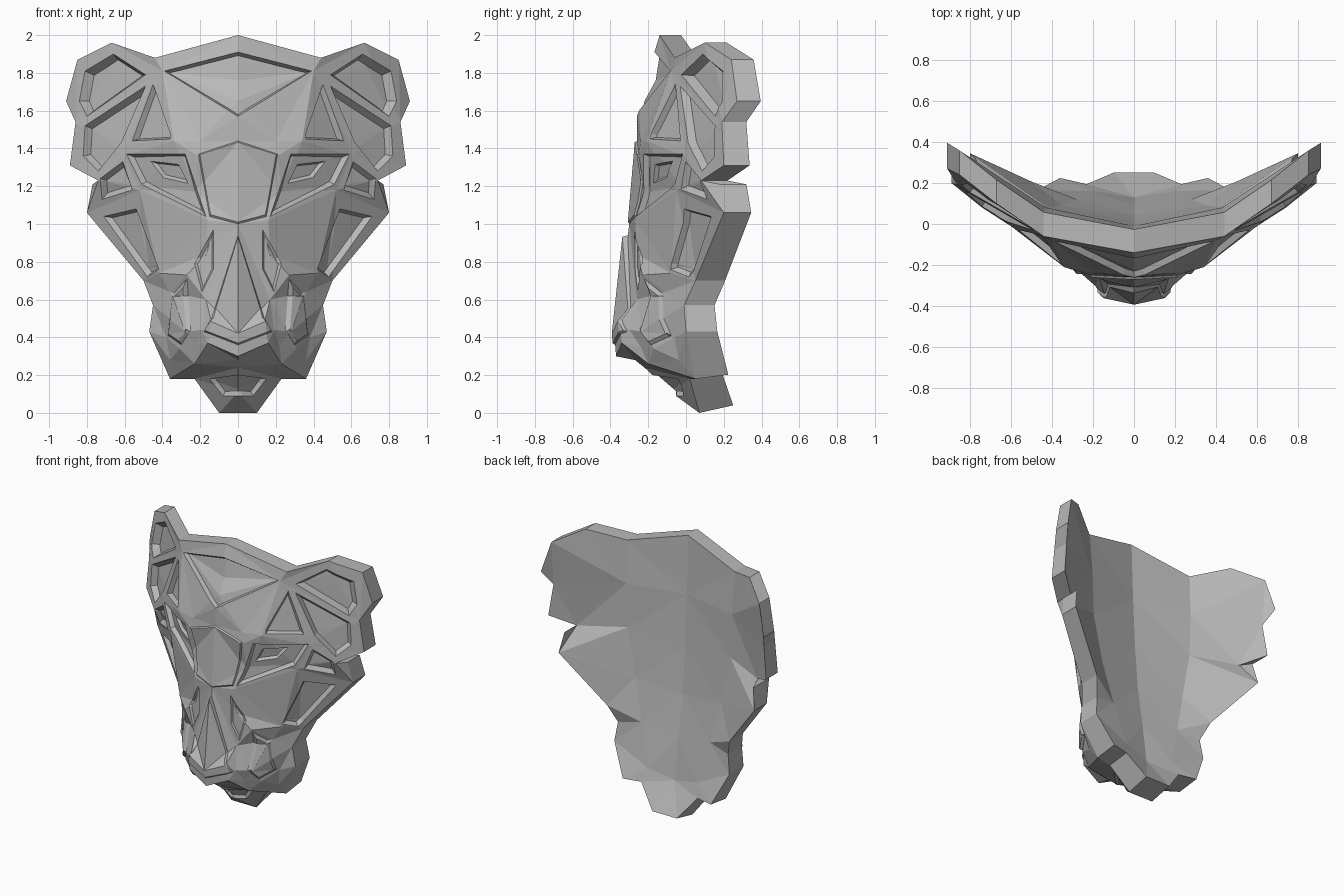
import bpy
import bmesh
from mathutils import Vector
from mathutils.bvhtree import BVHTree
from mathutils.geometry import delaunay_2d_cdt, intersect_point_tri_2d, tessellate_polygon

# Remove the default object
default_cube = bpy.data.objects.get("Cube")
if default_cube:
    bpy.data.objects.remove(default_cube, do_unlink=True)

CENTIMETRE = 0.01

# Half outline of the mask, from the crown over the ear and cheek to the chin (x, y, z)
outline = [
    (0, -14, 200), (44, -6, 188), (67, 10, 196), (85, 24, 187), (91, 27, 165),
    (86, 19, 154), (89, 20, 131), (74, 8, 123), (77, 18, 121), (80, 20, 106),
    (50, 5, 70), (45, -1, 57), (47, 0, 43), (36, 5, 18), (23, 2, 18), (10, 7, 0), (0, 7, 0),
]

# Main relief points inside the outline
relief = {
    "centre": [(0, -8, 11), (0, -22, 24), (0, -27, 28), (0, -37, 30), (0, -38, 42),
               (0, -30, 100), (0, -26, 144), (0, -26, 157), (0, -25, 166), (0, -19, 177),
               (0, -17, 190)],
    "forehead": [(40, -8, 181), (20, -24, 144), (34, -21, 144)],
    "brow": [(59, -1, 142), (21, -25, 136), (60, -1, 136)],
    "cheek": [(16, -27, 102), (23, -22, 117), (52, -5, 118), (42, -8, 74)],
    "muzzle": [(17, -26, 84), (27, -23, 73), (36, -11, 64), (27, -23, 43), (38, -6, 40),
               (31, -17, 34)],
    "lip": [(22, -24, 35), (23, -20, 26), (36, -4, 28)],
    "nose": [(14, -35, 48), (19, -30, 44), (16, -34, 37), (17, -26, 60)],
}

# Back of the shell: a middle ridge and a fold on each side
back_relief = [(0, -1, 157), (0, 1, 120), (0, 4, 85), (0, 9, 55), (0, 13, 25),
               (43, 8, 157), (42, 8, 125), (35, 9, 90), (28, 12, 60), (20, 16, 30)]

# Outlines on the half face (x, z); each has an edge width and a height
panels = {
    "crown_panel": ([(0, 191), (39, 181), (0, 157)], 0.01, -0.03),
    "upper_ear_panel": ([(49, 179), (66, 190), (81, 181), (84, 165), (80, 157)], 0.025, -0.05),
    "lower_ear_panel": ([(49, 173), (81, 152), (82, 136), (74, 128), (62, 143)], 0.02, -0.04),
    "temple_panel": ([(45, 174), (36, 148), (36, 145), (56, 144)], 0.015, -0.03),
    "face_shield": ([(0, 144), (21, 137), (15, 104), (0, 100)], 0.008, 0.01),
    "eye_socket": ([(28, 137), (59, 137), (51, 121), (17, 104)], 0.015, -0.03),
    "eye": ([(28, 121), (33, 131), (48, 133), (41, 124)], 0.012, -0.02),
    "upper_cheek_panel": ([(61, 133), (73, 124), (72, 113), (56, 118)], 0.02, -0.03),
    "lower_cheek_panel": ([(54, 108), (71, 104), (48, 72), (42, 76)], 0.018, -0.03),
    "snout_groove": ([(13, 97), (23, 79), (19, 64), (13, 76)], 0.01, -0.012),
    "nose_bridge": ([(0, 94), (14, 50), (18, 43), (0, 36)], 0.01, 0.012),
    "muzzle_panel": ([(27, 71), (35, 62), (37, 41), (30, 36), (25, 44)], 0.02, 0.015),
    "chin_panel": ([(0, 20), (15, 18), (8, 9), (0, 9)], 0.015, -0.02),
}


def scaled(values):
    return Vector(values) * CENTIMETRE


def ring(start, count):
    return [(start + i, start + (i + 1) % count) for i in range(count)]


def inside(point, loop):
    """Tell whether a flat point lies inside a flat polygon."""
    corners = [p.to_3d() for p in loop]
    return any(intersect_point_tri_2d(point, *(loop[i] for i in tri))
               for tri in tessellate_polygon([corners]))


def triangulate(border, inner):
    """Triangulate a relief across the half face, within its border."""
    solid = border + inner
    flat, edges, faces, origins, _, _ = delaunay_2d_cdt(
        [Vector((p.x, p.z)) for p in solid], ring(0, len(border)), [], 1, 0.0001)
    return [solid[ids[0]] for ids in origins], flat, edges, faces


def behind(point):
    """Carry a rim point back by the shell thickness, rising under the jaw."""
    return point + Vector((0, 0.18 - 0.033 * point.z, max(0, 0.04 - 0.1 * point.z)))


# Front and back reliefs share the outline, a shell thickness apart
rim = [scaled(p) for p in outline]
rim_back = [behind(p) for p in rim]
front, front_flat, front_edges, front_faces = triangulate(
    rim, [scaled(p) for group in relief.values() for p in group])
back, _, _, back_faces = triangulate(rim_back, [scaled(p) for p in back_relief])
surface = BVHTree.FromPolygons(front, front_faces)
known = {(round(p.x, 3), round(p.z, 3)): p for p in front}


def drape(point):
    """Place a flat point on the front relief."""
    key = (round(point.x, 3), round(point.y, 3))
    if key in known:
        return known[key]
    hit = surface.ray_cast(Vector((point.x, -2, point.y)), Vector((0, 1, 0)))[0]
    if hit is None:
        hit = surface.find_nearest(Vector((point.x, 0, point.y)))[0]
    return Vector((point.x, hit.y, point.y))


# Cut the panel outlines into the front
points = list(front_flat)
edges = list(front_edges)
loops = []
for corners, width, height in panels.values():
    loops.append([scaled(c) for c in corners])
    edges += ring(len(points), len(corners))
    points += loops[-1]
cut_flat, _, cut_faces, _, _, _ = delaunay_2d_cdt(points, edges, [], 1, 0.0005)

bm = bmesh.new()
marks = bm.faces.layers.int.new("panel_marks")
front_verts = [bm.verts.new(drape(p)) for p in cut_flat]
for indices in cut_faces:
    face = bm.faces.new([front_verts[i] for i in indices])
    middle = sum((cut_flat[i] for i in indices), Vector((0, 0))) / len(indices)
    for bit, loop in enumerate(loops):
        if inside(middle, loop):
            face[marks] |= 1 << bit

# Back of the shell
back_verts = [bm.verts.new(p) for p in back]
for indices in back_faces:
    bm.faces.new([back_verts[i] for i in reversed(indices)])

# Side wall around the rim
wall_front = [bm.verts.new(p) for p in rim]
wall_back = [bm.verts.new(p) for p in rim_back]
for i in range(len(rim) - 1):
    bm.faces.new((wall_front[i], wall_front[i + 1], wall_back[i + 1], wall_back[i]))

# Mirror the half and weld it
copy = bmesh.ops.duplicate(bm, geom=bm.verts[:] + bm.edges[:] + bm.faces[:])["geom"]
for item in copy:
    if isinstance(item, bmesh.types.BMVert):
        item.co.x = -item.co.x
bmesh.ops.reverse_faces(bm, faces=[g for g in copy if isinstance(g, bmesh.types.BMFace)])
bmesh.ops.remove_doubles(bm, verts=bm.verts[:], dist=0.0008)
bmesh.ops.recalc_face_normals(bm, faces=bm.faces[:])

# Sink or raise every panel
for bit, (corners, width, height) in enumerate(panels.values()):
    region = [f for f in bm.faces if f[marks] & (1 << bit)]
    bmesh.ops.inset_region(bm, faces=region, thickness=width, depth=height,
                           use_even_offset=True, use_boundary=True)
bm.faces.layers.int.remove(marks)

# Finished mask in one grey
mesh = bpy.data.meshes.new("mask")
bm.to_mesh(mesh)
bm.free()
mask = bpy.data.objects.new("mask", mesh)
bpy.context.collection.objects.link(mask)

grey = bpy.data.materials.new("plain grey")
grey.use_nodes = True
colour = (0.48, 0.48, 0.48, 1)
grey.diffuse_color = colour
grey.node_tree.nodes["Principled BSDF"].inputs["Base Color"].default_value = colour
mesh.materials.append(grey)
